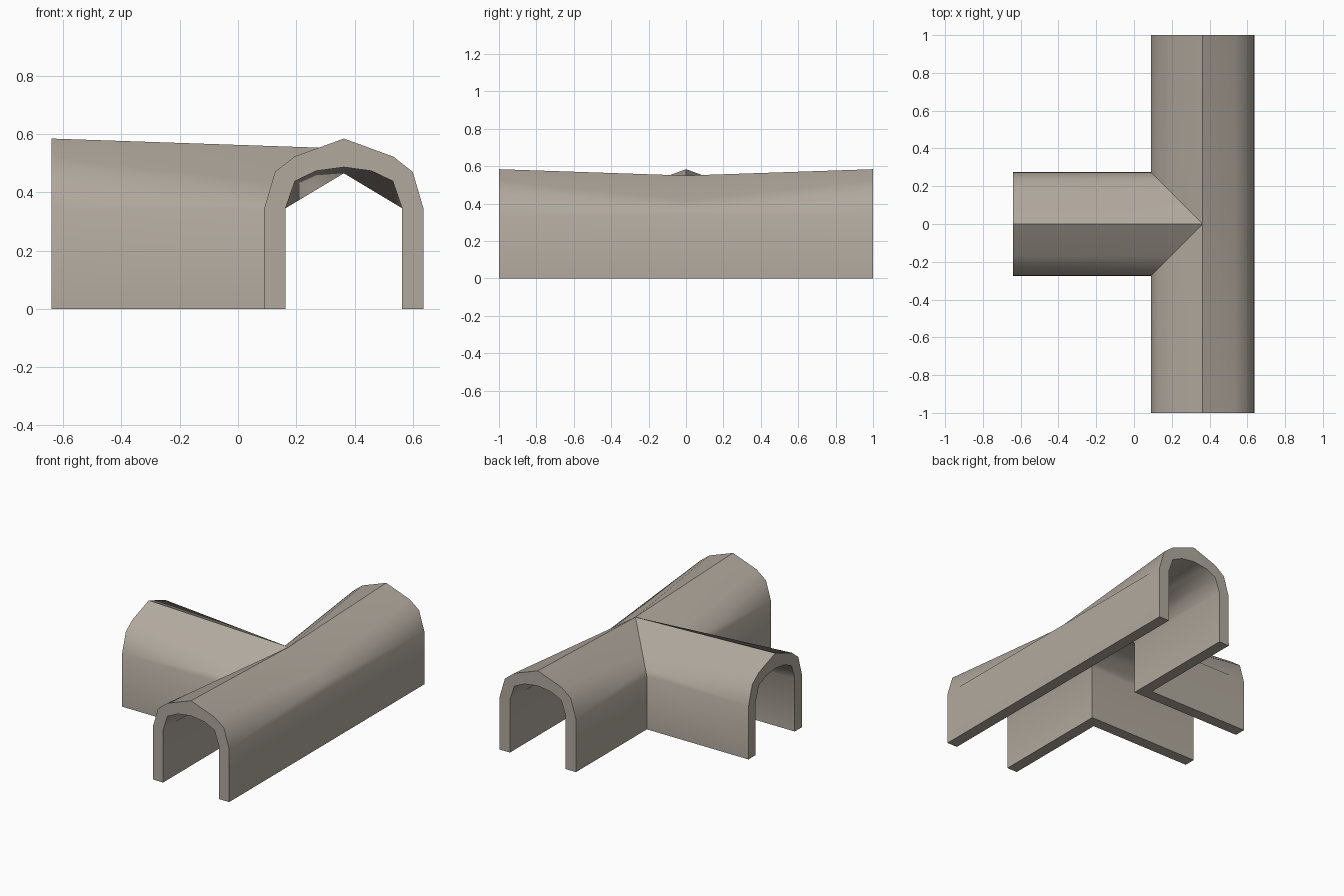
import bpy, bmesh
from mathutils import Vector

if "Cube" in bpy.data.objects:
    bpy.data.objects.remove(bpy.data.objects["Cube"])

CX = 0.363  # x of the junction centre
# half profiles from foot to ridge: (distance from arm axis, height)
OUTER = [(0.274, 0), (0.273, 0.345), (0.236, 0.47), (0.17, 0.522), (0, 0.584)]
INNER = [(0.20, 0), (0.20, 0.345), (0.168, 0.438), (0.095, 0.473), (0, 0.486)]
OUTER_PEAK, INNER_PEAK = 0.55, 0.465  # vault height at the junction


def half_strip(profile, peak, d, side, length, mitre):
    """End points and junction points of one half of an arm."""
    o = Vector((CX, 0, 0))
    half, spring = profile[1]
    end, mid = [], []
    for i, (u, z) in enumerate(profile):
        end.append(o + d * length + side * u + Vector((0, 0, z)))
        # at the junction the vault flattens to a straight slope
        zc = 0 if i == 0 else peak + (spring - peak) * u / half
        mid.append(o + side * u + d * (u if mitre else 0) + Vector((0, 0, zc)))
    return end, mid


def add_half(bm, d, side, length, mitre):
    oe, om = half_strip(OUTER, OUTER_PEAK, d, side, length, mitre)
    ie, im = half_strip(INNER, INNER_PEAK, d, side, length, mitre)

    def quad(*pts):
        bm.faces.new([bm.verts.new(p) for p in pts])

    for i in range(len(oe) - 1):
        quad(oe[i], om[i], om[i + 1], oe[i + 1])   # outer skin
        quad(ie[i], ie[i + 1], im[i + 1], im[i])   # inner skin
        quad(oe[i], oe[i + 1], ie[i + 1], ie[i])   # open end rim
    quad(oe[0], ie[0], im[0], om[0])               # underside of wall


X, Y = Vector((1, 0, 0)), Vector((0, 1, 0))
bm = bmesh.new()
# two main passage arms: mitred on the branch side, straight on the other
for d in (Y, -Y):
    add_half(bm, d, X, 1.0, False)
    add_half(bm, d, -X, 1.0, True)
# branch arm
for s in (Y, -Y):
    add_half(bm, -X, s, 1.003, True)

bmesh.ops.remove_doubles(bm, verts=bm.verts, dist=0.0008)
bmesh.ops.recalc_face_normals(bm, faces=bm.faces)
mesh = bpy.data.meshes.new("tunnel_junction")
bm.to_mesh(mesh)
bm.free()
obj = bpy.data.objects.new("tunnel_junction", mesh)
bpy.context.collection.objects.link(obj)

mat = bpy.data.materials.new("warm grey stone")
mat.diffuse_color = (0.44, 0.395, 0.34, 1)
mat.use_nodes = True
mat.node_tree.nodes["Principled BSDF"].inputs["Base Color"].default_value = mat.diffuse_color
mesh.materials.append(mat)

# smooth vault, sharp rims and valleys
bpy.context.view_layer.objects.active = obj
obj.select_set(True)
bpy.ops.object.shade_smooth_by_angle(angle=0.75)
